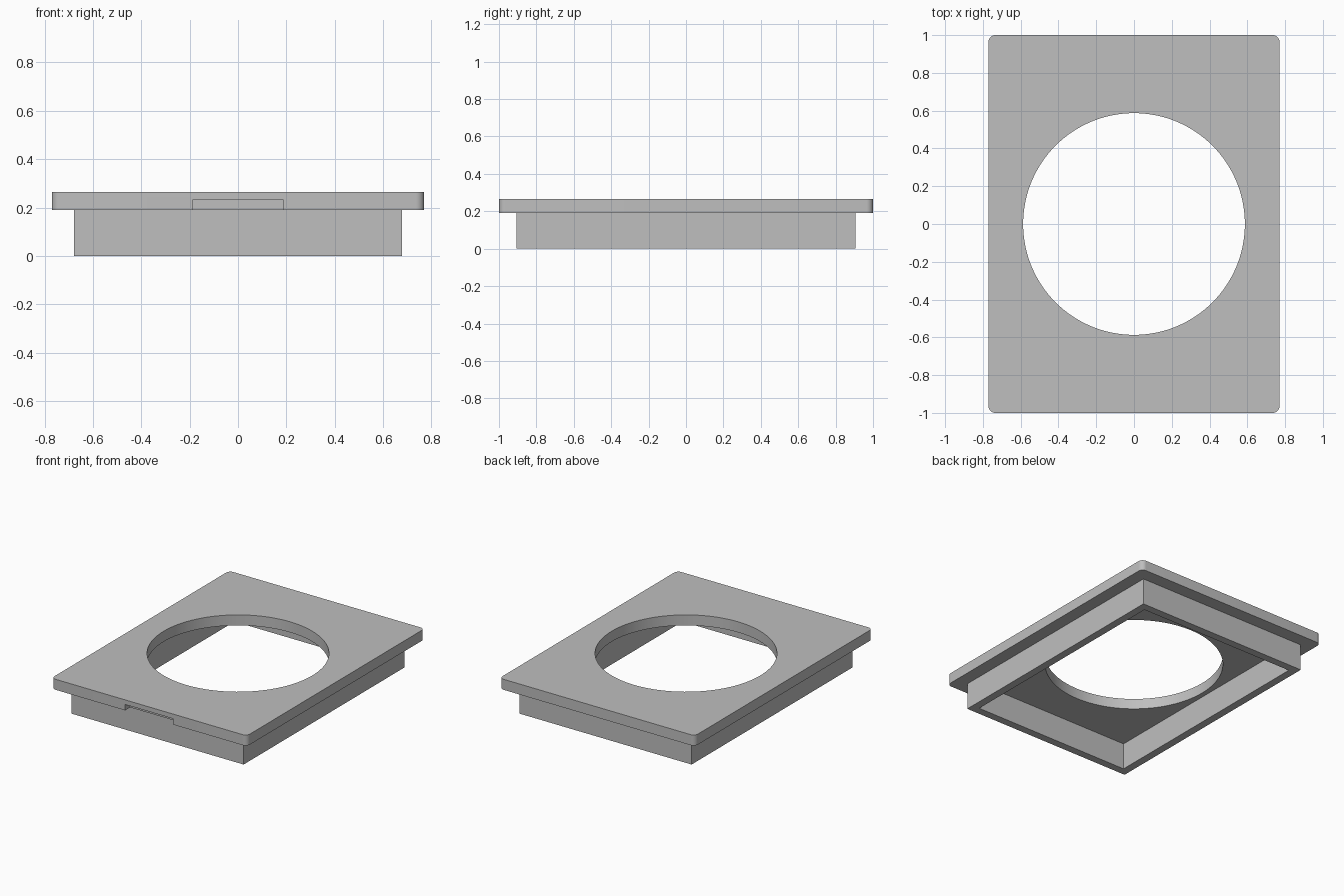
import bpy
import math

default = bpy.data.objects.get("Cube")
if default:
    bpy.data.objects.remove(default, do_unlink=True)

# Overall sizes
PLATE_X, PLATE_Y = 1.54, 2.0
SKIRT_X, SKIRT_Y = 1.356, 1.81
STEP_Z, TOP_Z = 0.19, 0.265
WALL = 0.056
HOLE_RADIUS = 0.587

grey = bpy.data.materials.new("plain_grey")
grey.use_nodes = True
colour = (0.52, 0.52, 0.52, 1)
grey.diffuse_color = colour
grey.node_tree.nodes["Principled BSDF"].inputs["Base Color"].default_value = colour


def box(name, size_x, size_y, z0, z1, y=0):
    bpy.ops.mesh.primitive_cube_add(size=1, location=(0, y, (z0 + z1) / 2))
    obj = bpy.context.object
    obj.name = name
    obj.scale = (size_x, size_y, z1 - z0)
    bpy.ops.object.transform_apply(location=True, rotation=False, scale=True)
    obj.data.materials.append(grey)
    return obj


def apply_modifier(obj, mod):
    bpy.ops.object.select_all(action='DESELECT')
    bpy.context.view_layer.objects.active = obj
    obj.select_set(True)
    bpy.ops.object.modifier_apply(modifier=mod.name)


def cut(obj, cutter):
    mod = obj.modifiers.new("cut", 'BOOLEAN')
    mod.operation = 'DIFFERENCE'
    mod.solver = 'EXACT'
    mod.object = cutter
    apply_modifier(obj, mod)
    bpy.data.objects.remove(cutter, do_unlink=True)


# Cover plate with rounded vertical corners
plate = box("cover_plate", PLATE_X, PLATE_Y, STEP_Z, TOP_Z)
weights = plate.data.attributes.new("bevel_weight_edge", 'FLOAT', 'EDGE')
for edge in plate.data.edges:
    a, b = (plate.data.vertices[i].co for i in edge.vertices)
    weights.data[edge.index].value = 1.0 if abs(a.z - b.z) > 0.01 else 0.0
bevel = plate.modifiers.new("round_corners", 'BEVEL')
bevel.limit_method = 'WEIGHT'
bevel.width = 0.035
bevel.segments = 8
apply_modifier(plate, bevel)

# Round opening through the plate
bpy.ops.mesh.primitive_cylinder_add(vertices=128, radius=HOLE_RADIUS, depth=1)
hole = bpy.context.object
hole.data.materials.append(grey)
cut(plate, hole)

# Shallow pry notch under the front edge
cut(plate, box("notch", 0.378, 2 * WALL, STEP_Z - 0.05, 0.232, y=-PLATE_Y / 2))

# Hollow skirt below the plate
skirt = box("skirt", SKIRT_X, SKIRT_Y, 0, STEP_Z)
cut(skirt, box("hollow", SKIRT_X - 2 * WALL, SKIRT_Y - 2 * WALL, -0.1, TOP_Z))

# Smooth the curved walls, keep edges crisp
bpy.ops.object.select_all(action='DESELECT')
plate.select_set(True)
bpy.context.view_layer.objects.active = plate
bpy.ops.object.shade_smooth_by_angle(angle=math.radians(30))
